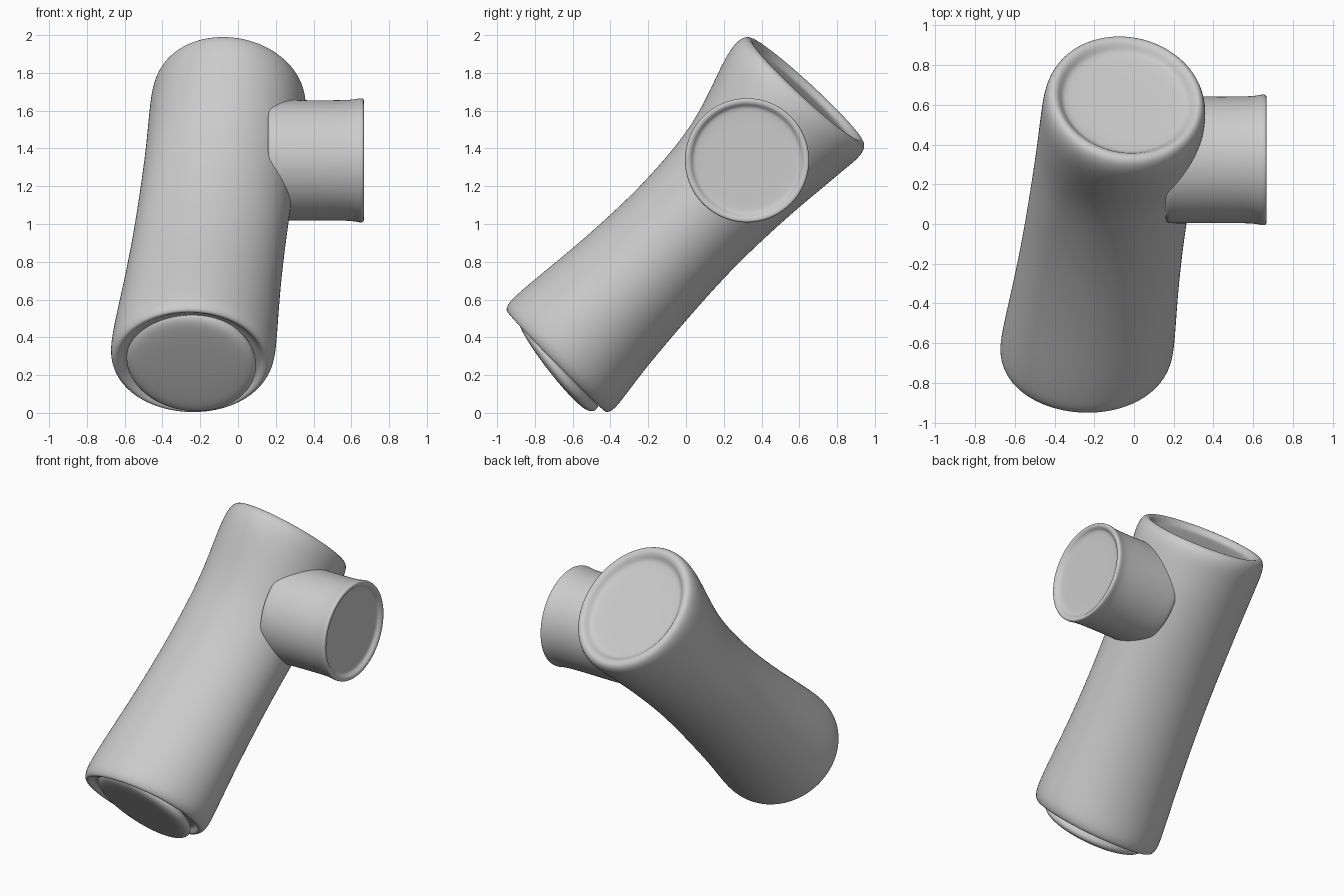
import bpy, bmesh, math
from mathutils import Vector

cube = bpy.data.objects.get("Cube")
if cube:
    bpy.data.objects.remove(cube, do_unlink=True)

grey = bpy.data.materials.new("plain grey")
grey.use_nodes = True
colour = (0.6, 0.6, 0.6, 1)
grey.diffuse_color = colour
grey.node_tree.nodes["Principled BSDF"].inputs["Base Color"].default_value = colour

SIDES = 40


def loft(name, origin, axis, side, rings):
    """Skin rings (distance, side radius, other radius, other offset, slant) along an axis."""
    axis = axis.normalized()
    u = (side - axis * side.dot(axis)).normalized()
    v = u.cross(axis)
    bm = bmesh.new()
    loops = []
    for t, ru, rv, off, slant in rings:
        loop = []
        for i in range(SIDES):
            a = 2 * math.pi * i / SIDES
            du, dv = ru * math.cos(a), rv * math.sin(a) + off
            loop.append(bm.verts.new(origin + u * du + v * dv
                                     + axis * (t + slant * (0.08 * du + 0.05 * dv))))
        loops.append(loop)
    for a, b in zip(loops, loops[1:]):
        for i in range(SIDES):
            j = (i + 1) % SIDES
            bm.faces.new((a[i], a[j], b[j], b[i]))
    bm.faces.new(loops[0])
    bm.faces.new(loops[-1])
    bmesh.ops.recalc_face_normals(bm, faces=bm.faces)
    for f in bm.faces:
        f.smooth = True
    mesh = bpy.data.meshes.new(name)
    bm.to_mesh(mesh)
    bm.free()
    mesh.materials.append(grey)
    obj = bpy.data.objects.new(name, mesh)
    bpy.context.collection.objects.link(obj)
    sub = obj.modifiers.new("smooth", "SUBSURF")
    sub.levels = sub.render_levels = 2
    return obj


X = Vector((1, 0, 0))
foot = Vector((-0.245, -0.67, 0.29))
head = Vector((-0.04, 0.63, 1.70))
axis = (head - foot).normalized()

# Leaning tube: slanted foot, narrow waist, flared head with a shallow dish
loft("main_tube", foot, axis, X, [
    (0.01, 0.08, 0.07, 0, 1), (0.01, 0.33, 0.30, 0, 1), (0.005, 0.365, 0.335, 0, 1),
    (-0.02, 0.38, 0.355, 0, 1), (-0.03, 0.405, 0.38, 0, 1), (0.01, 0.43, 0.398, 0, 1),
    (0.08, 0.437, 0.395, 0, 0.9), (0.25, 0.43, 0.375, 0, 0.5), (0.48, 0.417, 0.353, -0.01, 0),
    (0.75, 0.407, 0.335, -0.02, 0), (1.02, 0.403, 0.327, -0.027, 0),
    (1.32, 0.403, 0.345, -0.033, 0), (1.50, 0.405, 0.373, -0.025, 0),
    (1.65, 0.41, 0.407, -0.012, 0), (1.78, 0.413, 0.435, 0, 0),
    (1.87, 0.412, 0.449, 0, 0), (1.93, 0.395, 0.435, 0, 0), (1.945, 0.365, 0.40, 0, 0),
    (1.93, 0.34, 0.37, 0, 0), (1.905, 0.322, 0.35, 0, 0), (1.895, 0.29, 0.31, 0, 0),
    (1.895, 0.08, 0.08, 0, 0)])

# Tilted plug bulging out of the foot
up = X.cross(axis)
plug_profile = [(-0.03, 0.06), (-0.03, 0.30), (0.0, 0.335), (0.03, 0.338),
                (0.05, 0.315), (0.062, 0.27), (0.066, 0.07)]
loft("foot_plug", foot - up * 0.01, -axis + 0.17 * up, X,
     [(t, r * 1.03, r * 0.97, 0, 0) for t, r in plug_profile])

# Side spout with a rounded inner end, slightly flared rim and recessed face
spout_profile = [(0.155, 0.08), (0.155, 0.30), (0.165, 0.318), (0.19, 0.322),
                 (0.35, 0.319), (0.56, 0.319), (0.62, 0.324), (0.645, 0.331),
                 (0.665, 0.329), (0.667, 0.315), (0.663, 0.30), (0.645, 0.287),
                 (0.638, 0.265), (0.638, 0.07)]
loft("side_spout", Vector((0, 0.323, 1.337)), X, Vector((0, 1, 0)),
     [(t, r, r, 0, 0) for t, r in spout_profile])
